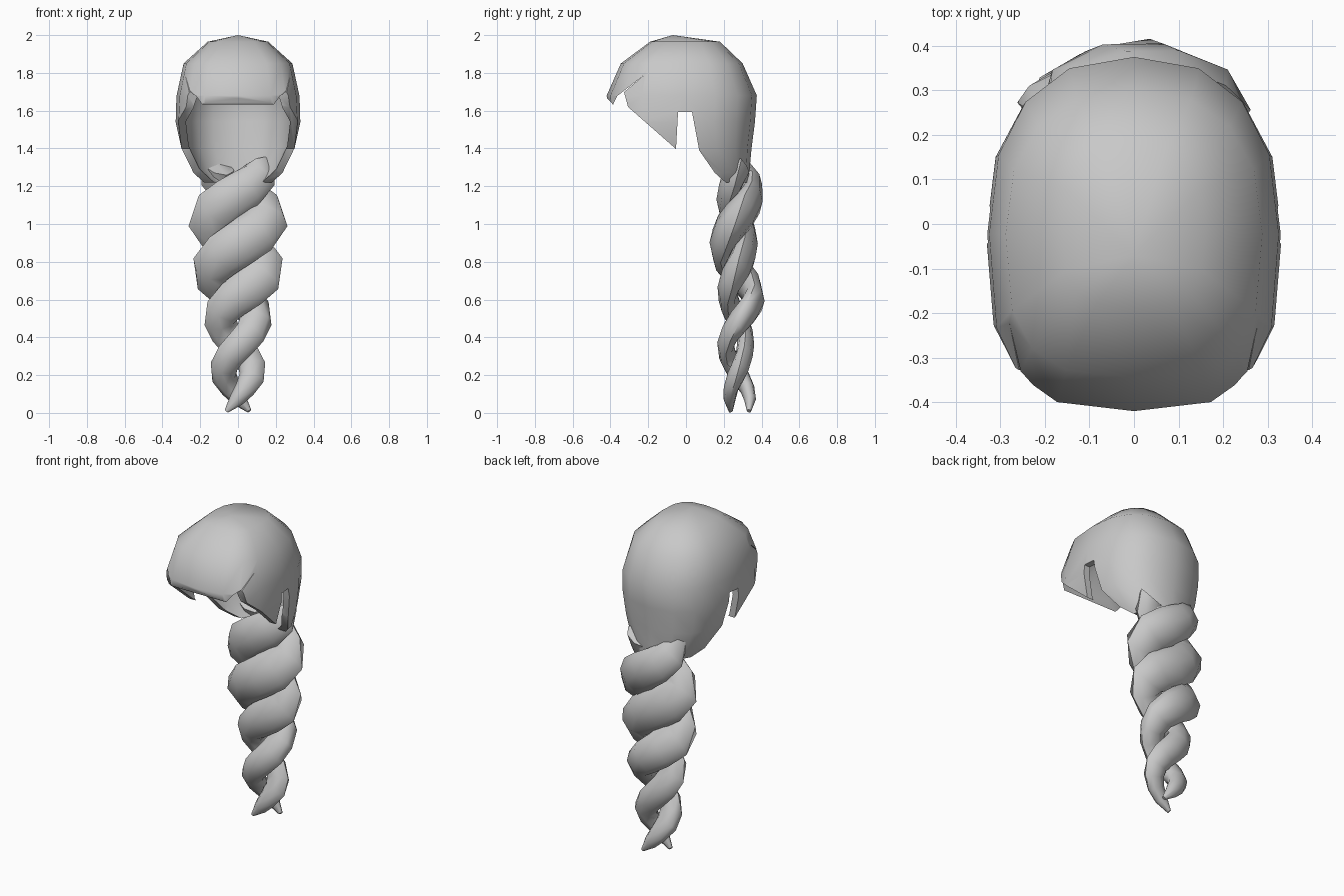
import bpy, bmesh, math
from mathutils import Vector

if "Cube" in bpy.data.objects:
    bpy.data.objects.remove(bpy.data.objects["Cube"])

# Single hair colour
hair = bpy.data.materials.new("hair_grey")
hair.use_nodes = True
GREY = (0.58, 0.58, 0.58, 1)
hair.diffuse_color = GREY
hair.node_tree.nodes["Principled BSDF"].inputs["Base Color"].default_value = GREY


def add_object(name, bm):
    """Turn a bmesh into a linked object."""
    bmesh.ops.recalc_face_normals(bm, faces=bm.faces)
    mesh = bpy.data.meshes.new(name)
    bm.to_mesh(mesh)
    bm.free()
    obj = bpy.data.objects.new(name, mesh)
    bpy.context.collection.objects.link(obj)
    return obj


def activate(obj):
    bpy.ops.object.select_all(action="DESELECT")
    obj.select_set(True)
    bpy.context.view_layer.objects.active = obj


def finish(obj, degrees):
    obj.data.materials.clear()
    obj.data.materials.append(hair)
    activate(obj)
    bpy.ops.object.shade_smooth_by_angle(angle=math.radians(degrees))


def bridge(bm, rings):
    """Join consecutive closed rings with quads."""
    count = len(rings[0])
    for upper, lower in zip(rings, rings[1:]):
        for i in range(count):
            j = (i + 1) % count
            bm.faces.new((upper[i], lower[i], lower[j], upper[j]))


# Hair cap: stacked rounded rings (height, half width, front y, back y)
SECTIONS = [
    (1.965, 0.16, -0.19, 0.18),
    (1.85, 0.288, -0.345, 0.30),
    (1.68, 0.325, -0.42, 0.375),
    (1.54, 0.332, -0.41, 0.365),
    (1.40, 0.305, -0.32, 0.347),
    (1.27, 0.245, -0.17, 0.335),
    (1.16, 0.13, -0.05, 0.33),
]
SEGMENTS = 16


def rounded(v, power):
    return math.copysign(abs(v) ** power, v)


bm = bmesh.new()
rings = []
for z, half, front, back in SECTIONS:
    mid, depth = (front + back) / 2, (back - front) / 2
    ring = []
    for i in range(SEGMENTS):
        a = math.tau * i / SEGMENTS
        # The front is boxier than the back
        power = 0.66 if math.sin(a) < -0.01 else 0.84
        ring.append(bm.verts.new((half * rounded(math.cos(a), power),
                                  mid + depth * rounded(math.sin(a), power), z)))
    rings.append(ring)
crown = bm.verts.new((0, -0.07, 2.0))
for i in range(SEGMENTS):
    bm.faces.new((crown, rings[0][i], rings[0][(i + 1) % SEGMENTS]))
bridge(bm, rings)
cap = add_object("hair_cap", bm)

# Cutter: side profile of the face opening, temple slit and ear notch
OUTLINE = [
    (-0.7, 1.667), (-0.42, 1.667), (-0.386, 1.632), (-0.365, 1.677),
    (-0.222, 1.788), (-0.328, 1.698), (-0.307, 1.62), (-0.053, 1.397),
    (-0.042, 1.593), (0.032, 1.593), (0.07, 1.39), (0.153, 1.27),
    (0.21, 1.22), (0.6, 1.22), (0.6, 0.9), (-0.7, 0.9),
]
bm = bmesh.new()
face = bm.faces.new([bm.verts.new((-1, y, z)) for y, z in OUTLINE])
extruded = bmesh.ops.extrude_face_region(bm, geom=[face])["geom"]
bmesh.ops.translate(bm, vec=(2, 0, 0),
                    verts=[g for g in extruded if isinstance(g, bmesh.types.BMVert)])
cutter = add_object("opening_cutter", bm)
cutter.hide_render = True

# Thicken the cap inward, then cut its hairline
solid = cap.modifiers.new("thickness", "SOLIDIFY")
solid.thickness = 0.04
solid.offset = -1
cut = cap.modifiers.new("hairline", "BOOLEAN")
cut.operation = "DIFFERENCE"
cut.solver = "EXACT"
cut.object = cutter
activate(cap)
for name in ("thickness", "hairline"):
    bpy.ops.object.modifier_apply(modifier=name)
bpy.data.objects.remove(cutter)
finish(cap, 42)

# Braid: two tapering strands twisted round each other, flattened front to back
# (height, sideways reach, strand radius, centre y, swing in y, flatness)
BRAID = [
    (1.31, 0.20, 0.09, 0.285, 0.05, 0.5),
    (1.17, 0.245, 0.11, 0.29, 0.07, 0.5),
    (1.02, 0.266, 0.125, 0.265, 0.068, 0.5),
    (0.875, 0.255, 0.12, 0.25, 0.07, 0.48),
    (0.72, 0.243, 0.115, 0.27, 0.068, 0.48),
    (0.605, 0.215, 0.10, 0.295, 0.072, 0.52),
    (0.46, 0.172, 0.083, 0.275, 0.06, 0.55),
    (0.34, 0.162, 0.078, 0.26, 0.052, 0.58),
    (0.20, 0.147, 0.07, 0.275, 0.05, 0.62),
    (0.08, 0.11, 0.045, 0.285, 0.052, 0.75),
    (0.01, 0.095, 0.012, 0.285, 0.07, 1.0),
]
HALF_TURN = 0.27
STEPS = 22
SIDES = 8


def braid_at(z):
    for high, low in zip(BRAID, BRAID[1:]):
        if z >= low[0]:
            break
    t = (high[0] - z) / (high[0] - low[0])
    return [h + (l - h) * t for h, l in zip(high[1:], low[1:])]


def centre(z, phase):
    reach, radius, mid, swing, _ = braid_at(z)
    turn = phase + math.pi * (1.16 - z) / HALF_TURN
    return Vector(((reach - radius) * math.sin(turn), mid + swing * math.cos(turn), z))


def strand(name, phase):
    bm = bmesh.new()
    rings = []
    for k in range(STEPS + 1):
        z = 1.31 - 1.30 * k / STEPS
        _, radius, _, _, flat = braid_at(z)
        middle = centre(z, phase)
        along = (centre(z - 0.02, phase) - centre(z + 0.02, phase)).normalized()
        u = along.cross(Vector((0, 1, 0))).normalized()
        v = along.cross(u)
        ring = []
        for i in range(SIDES):
            a = math.tau * i / SIDES
            offset = radius * (u * math.cos(a) + v * math.sin(a))
            offset.y *= flat
            point = middle + offset
            point.z = max(point.z, 0)
            ring.append(bm.verts.new(point))
        rings.append(ring)
    bridge(bm, rings)
    bm.faces.new(rings[0])
    bm.faces.new(rings[-1])
    finish(add_object(name, bm), 60)


strand("braid_strand_a", 0)
strand("braid_strand_b", math.pi)
